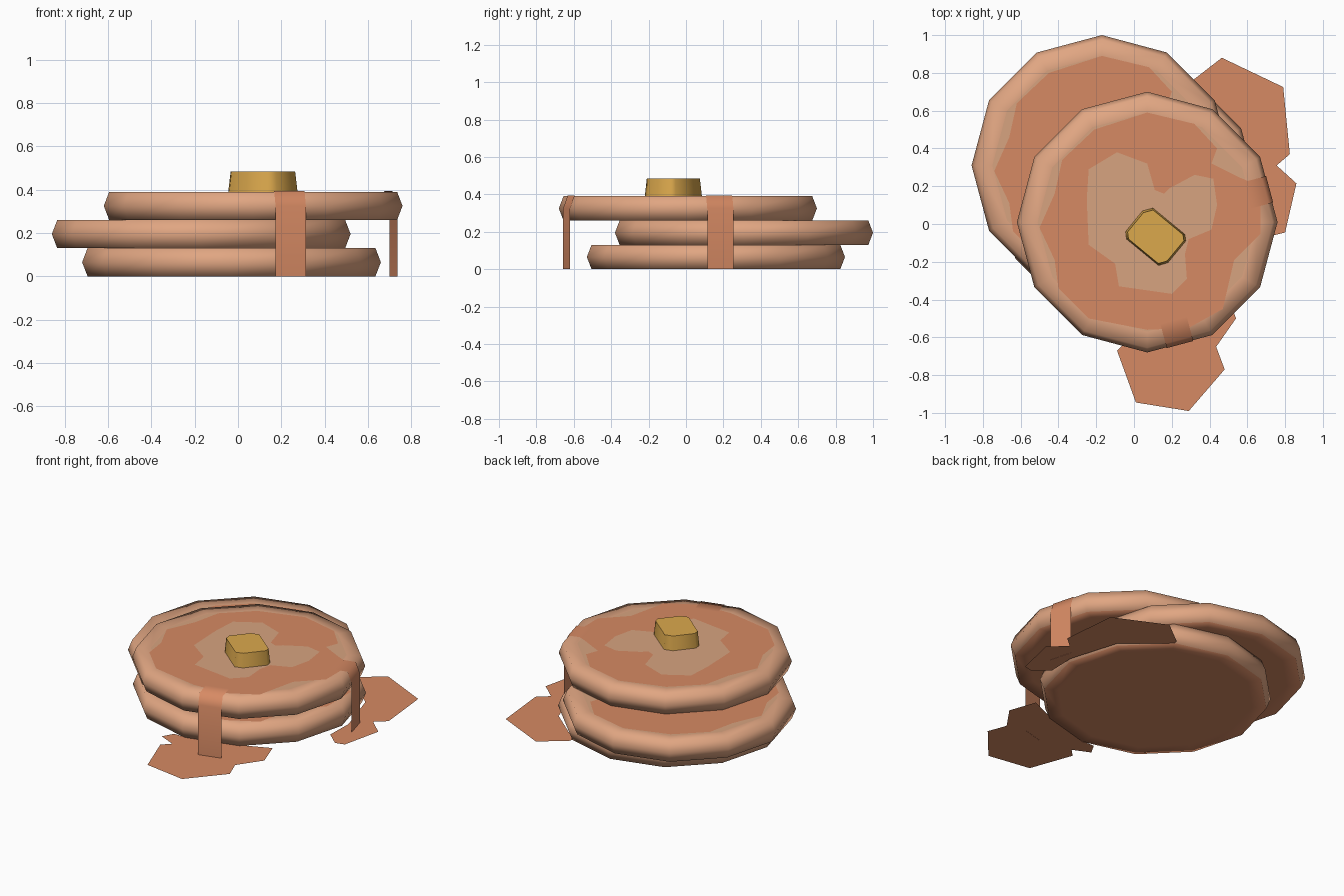
import bpy, bmesh
from math import cos, sin, pi, radians
from mathutils import Matrix, Vector

cube = bpy.data.objects.get("Cube")
if cube:
    bpy.data.objects.remove(cube, do_unlink=True)


def material(name, rgb):
    m = bpy.data.materials.new(name)
    m.use_nodes = True
    linear = [((c + 0.055) / 1.055) ** 2.4 for c in rgb] + [1]
    m.diffuse_color = linear
    m.node_tree.nodes["Principled BSDF"].inputs["Base Color"].default_value = linear
    return m


dough = material("golden dough", (0.88, 0.65, 0.51))
pale = material("pale dough", (0.845, 0.64, 0.50))
syrup = material("syrup brown", (0.84, 0.54, 0.39))
butter = material("butter yellow", (0.86, 0.66, 0.30))


def make(name, bm, *mats):
    mesh = bpy.data.meshes.new(name)
    bm.to_mesh(mesh)
    bm.free()
    ob = bpy.data.objects.new(name, mesh)
    bpy.context.collection.objects.link(ob)
    for m in mats:
        mesh.materials.append(m)
    return ob


def loft(bm, rings):
    """Bridge equal closed rings of points and cap both ends."""
    loops = [[bm.verts.new(p) for p in ring] for ring in rings]
    n = len(loops[0])
    for a, b in zip(loops, loops[1:]):
        for i in range(n):
            j = (i + 1) % n
            bm.faces.new((a[i], a[j], b[j], b[i]))
    bm.faces.new(loops[0][::-1])
    bm.faces.new(loops[-1])
    bmesh.ops.recalc_face_normals(bm, faces=bm.faces)
    return bm


def patch(name, points, centre, z, mat):
    """Flat painted shape facing up."""
    bm = bmesh.new()
    face = bm.faces.new([bm.verts.new((x + centre[0], y + centre[1], z)) for x, y in points])
    bm.normal_update()
    if face.normal.z < 0:
        face.normal_flip()
    bmesh.ops.triangulate(bm, faces=bm.faces)
    return make(name, bm, mat)


# Browned area and pale middle, as outlines about the pancake centre
BROWN = [(0, .58), (-.28, .49), (-.45, .33), (-.49, .15), (-.57, -.03), (-.49, -.2),
         (-.47, -.35), (-.31, -.51), (0, -.57), (.22, -.56), (.4, -.46), (.46, -.2),
         (.6, -.06), (.6, .19), (.48, .24), (.34, .31), (.37, .39), (.25, .52)]
MIDDLE = [(-.16, .37), (0, .31), (.04, .17), (.09, .15), (.12, .18), (.25, .25),
          (.35, .23), (.37, .09), (.34, -.04), (.22, -.09), (.2, -.17), (.21, -.3),
          (.13, -.38), (-.15, -.34), (-.17, -.22), (-.31, -.12), (-.32, .12), (-.31, .28)]

# Pancakes: rounded twelve-sided discs, browned underneath
THICK, SIDES = 0.13, 12
PROFILE = [(.58, 0), (.665, 0), (.69, .5), (.665, 1), (.58, 1)]
STACK = {"bottom": (-.03, .16), "middle": (-.17, .31), "top": (.07, .01)}
for level, (place, (cx, cy)) in enumerate(STACK.items()):
    rings = [[(cx + r * cos(2 * pi * i / SIDES), cy + r * sin(2 * pi * i / SIDES),
               (level + h) * THICK) for i in range(SIDES)] for r, h in PROFILE]
    cake = make(place + "_pancake", loft(bmesh.new(), rings), dough, syrup, pale)
    for p in cake.data.polygons:
        p.use_smooth = True
        if p.normal.z < -0.9:
            p.material_index = 1
        elif len(p.vertices) > 4:
            p.material_index = 2
    patch(place + "_browned_area", BROWN, (cx, cy), (level + 1) * THICK + .002, syrup)
TOP = STACK["top"]
patch("pale_middle", MIDDLE, TOP, 3 * THICK + .004, pale)

# Syrup drips folding over the rim of the top pancake and hanging to the ground
DRIP = [(.54, .394), (.646, .393), (.671, .325), (.671, 0)]
for name, angle in (("front_drip", -75), ("left_drip", 15)):
    bm = bmesh.new()
    rows = [[bm.verts.new((r, side * .0725, z)) for side in (-1, 1)] for r, z in DRIP]
    for a, b in zip(rows, rows[1:]):
        bm.faces.new((a[0], b[0], b[1], a[1]))
    turn = Matrix.Translation(Vector((*TOP, 0))) @ Matrix.Rotation(radians(angle), 4, "Z")
    bm.transform(turn)
    drip = make(name, bm, syrup)
    for p in drip.data.polygons:
        p.use_smooth = True

# Syrup puddles on the ground
patch("front_puddle", [(-.09, -.67), (.01, -.945), (.29, -.99), (.48, -.77), (.435, -.65),
                       (.54, -.5), (.48, -.33), (.29, -.41), (-.03, -.5), (-.11, -.5),
                       (-.15, -.57), (-.04, -.62)], (0, 0), .001, syrup)
patch("left_puddle", [(.3, .73), (.31, .76), (.465, .88), (.79, .725), (.825, .37),
                      (.755, .31), (.86, .215), (.8, -.045), (.74, -.06), (.65, .02),
                      (.655, .2), (.56, .51)], (0, 0), .001, syrup)

# Butter pat: tapered block with cut corners
PAT = [(-.07, .14), (-.015, .155), (.155, .015), (.16, -.02),
       (.065, -.135), (.015, -.15), (-.155, -.01), (-.16, .03)]
rings = [[(.115 + x * s, -.07 + y * s, z) for x, y in PAT]
         for s, z in ((1, .39), (.93, .485))]
pat = make("butter_pat", loft(bmesh.new(), rings), butter)
bpy.ops.object.select_all(action="DESELECT")
pat.select_set(True)
bpy.context.view_layer.objects.active = pat
bpy.ops.object.shade_smooth_by_angle(angle=radians(60))
